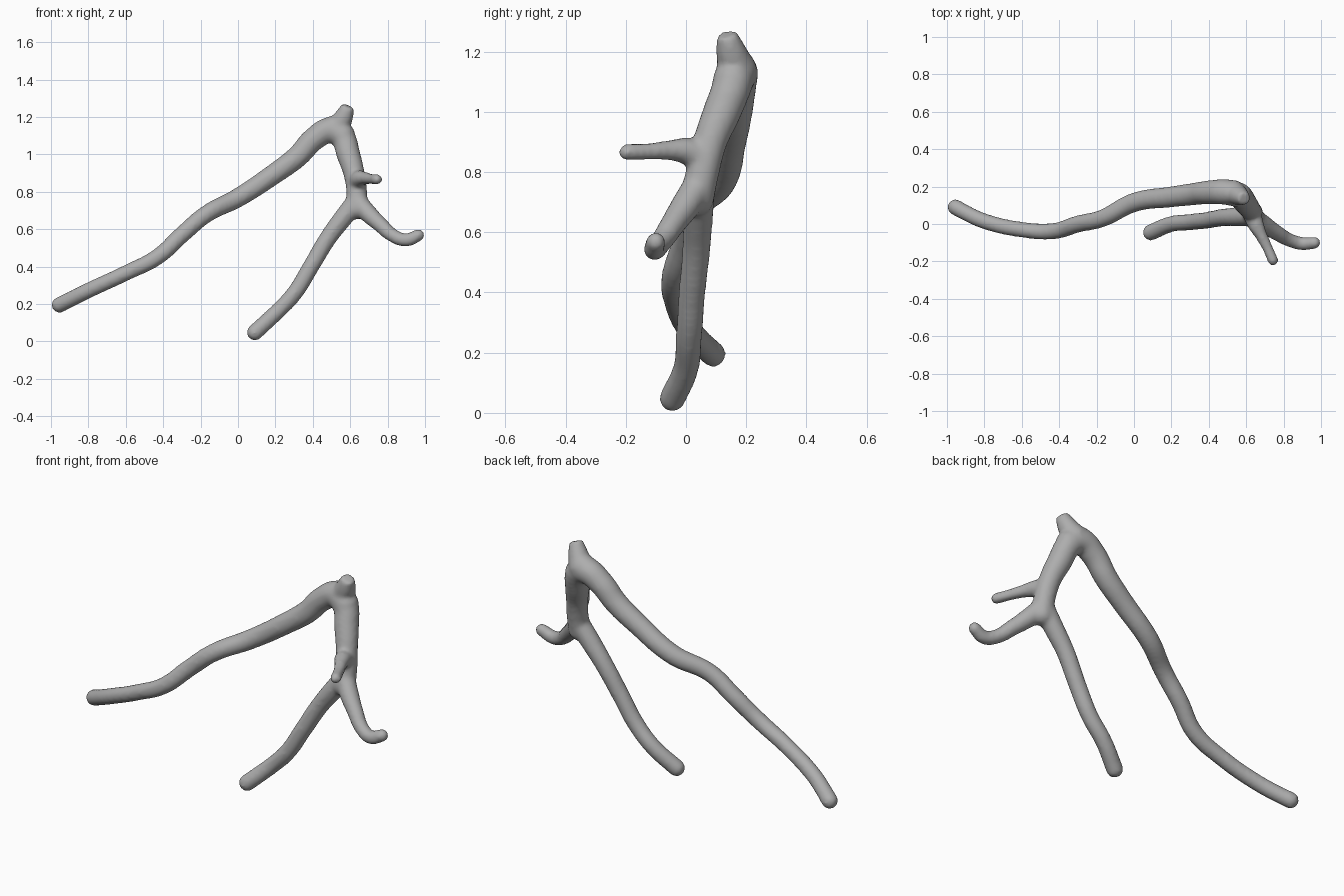
import bpy, bmesh
from mathutils import Matrix, Vector

if "Cube" in bpy.data.objects:
    bpy.data.objects.remove(bpy.data.objects["Cube"])

bark = bpy.data.materials.new("grey_bark")
bark.use_nodes = True
grey = (0.42, 0.42, 0.42, 1)
bark.diffuse_color = grey
bark.node_tree.nodes["Principled BSDF"].inputs["Base Color"].default_value = grey

# Each limb is a path of (x, y, z, radius)
long_bough = [(-.955, .09, .195, .043), (-.9, .06, .222, .042), (-.8, .015, .272, .042),
              (-.6, -.03, .365, .042), (-.43, -.038, .452, .044), (-.3, 0, .57, .046),
              (-.17, .03, .68, .047), (0, .115, .768, .052), (.2, .145, .9, .056),
              (.32, .16, .99, .06), (.41, .17, 1.085, .064), (.5, .17, 1.13, .07),
              (.56, .155, 1.1, .068)]
trunk = [(.5, .17, 1.14, .065), (.56, .155, 1.09, .066), (.59, .12, 1.0, .064),
         (.62, .08, .9, .057), (.635, .055, .8, .056), (.635, .035, .71, .058)]
stub = [(.53, .17, 1.14, .066), (.565, .15, 1.2, .052), (.588, .135, 1.258, .036)]
lower_bough = [(.64, .045, .76, .054), (.57, .04, .67, .052), (.48, .035, .55, .047),
               (.39, .02, .4, .045), (.3, .01, .255, .044), (.2, 0, .15, .043),
               (.09, -.045, .048, .044)]
side_twig = [(.63, .045, .76, .052), (.69, 0, .69, .05), (.76, -.045, .625, .042),
             (.83, -.085, .565, .037), (.9, -.105, .542, .036), (.965, -.1, .568, .033)]
front_twig = [(.63, .06, .85, .05), (.65, .0, .87, .045), (.68, -.06, .872, .033),
              (.715, -.13, .868, .028), (.743, -.195, .866, .029)]

whole = bmesh.new()


def add_limb(path, round_tip=True):
    """Sweep a round tube along the path, with rounded tips."""
    curve = bpy.data.curves.new("limb_path", "CURVE")
    curve.dimensions = "3D"
    curve.bevel_depth = 1
    curve.bevel_resolution = 6
    curve.resolution_u = 8
    curve.use_fill_caps = True
    spline = curve.splines.new("BEZIER")
    spline.bezier_points.add(len(path) - 1)
    for point, (x, y, z, r) in zip(spline.bezier_points, path):
        point.co = (x, y, z)
        point.radius = r
        point.handle_left_type = point.handle_right_type = "AUTO"
    helper = bpy.data.objects.new("limb_path", curve)
    bpy.context.collection.objects.link(helper)
    bpy.context.view_layer.update()
    mesh = bpy.data.meshes.new_from_object(
        helper.evaluated_get(bpy.context.evaluated_depsgraph_get()))
    whole.from_mesh(mesh)
    bpy.data.objects.remove(helper)
    bpy.data.curves.remove(curve)
    bpy.data.meshes.remove(mesh)
    for x, y, z, r in ([path[0], path[-1]] if round_tip else [path[0]]):
        bmesh.ops.create_icosphere(whole, subdivisions=3, radius=r,
                                   matrix=Matrix.Translation(Vector((x, y, z))))


for limb in (long_bough, trunk, lower_bough, side_twig, front_twig):
    add_limb(limb)
add_limb(stub, round_tip=False)
bmesh.ops.remove_doubles(whole, verts=whole.verts, dist=0.0001)
bmesh.ops.recalc_face_normals(whole, faces=whole.faces)

# Fuse the limbs into one branch and soften the forks
mesh = bpy.data.meshes.new("branch")
whole.to_mesh(mesh)
whole.free()
mesh.materials.append(bark)
branch = bpy.data.objects.new("branch", mesh)
bpy.context.collection.objects.link(branch)
remesh = branch.modifiers.new("fuse", "REMESH")
remesh.mode = "VOXEL"
remesh.voxel_size = 0.011
remesh.use_smooth_shade = True
soften = branch.modifiers.new("soften", "SMOOTH")
soften.factor = 0.5
soften.iterations = 8
for polygon in mesh.polygons:
    polygon.use_smooth = True
    polygon.material_index = 0
